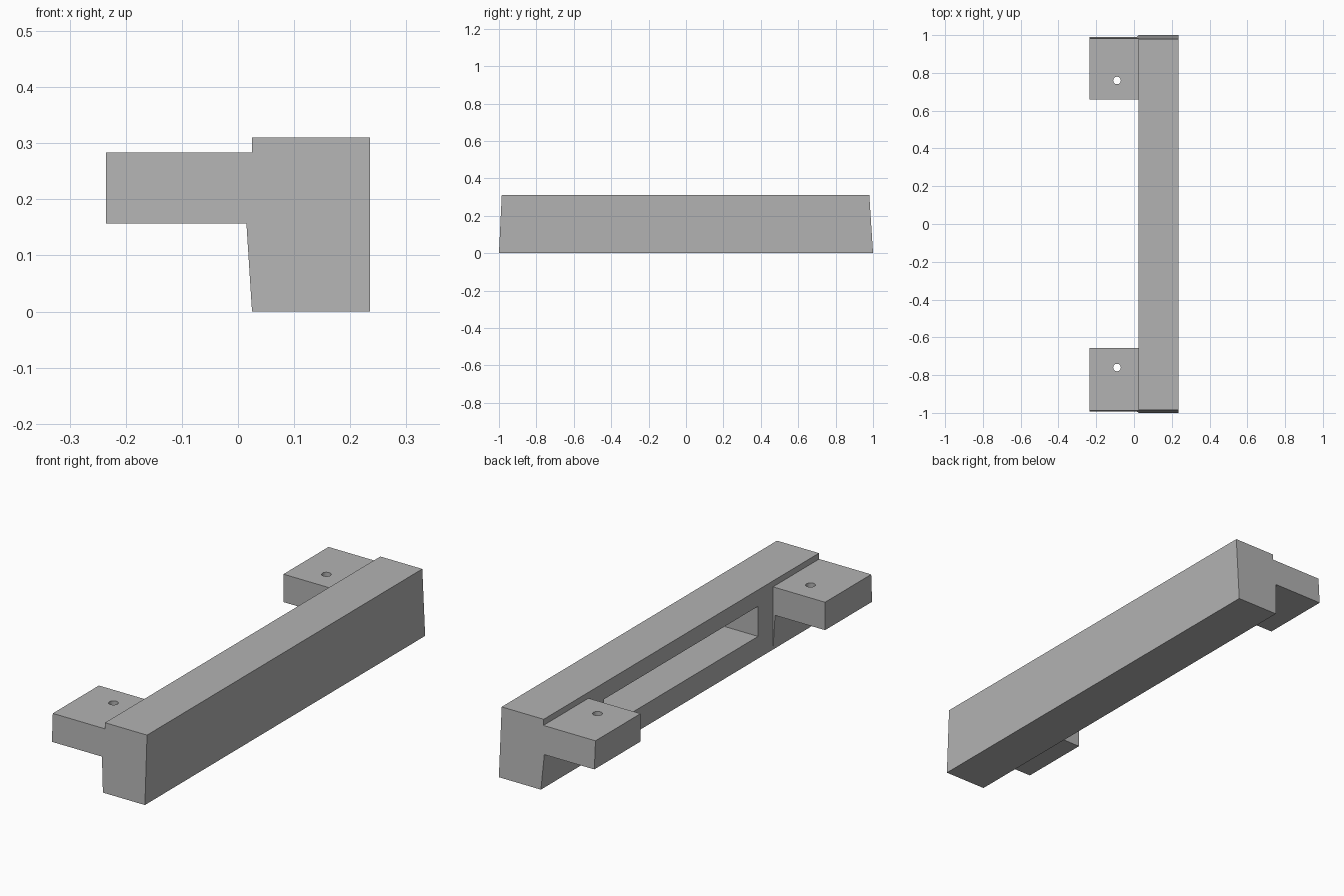
import bpy
import bmesh

cube = bpy.data.objects.get("Cube")
if cube:
    bpy.data.objects.remove(cube, do_unlink=True)

HEIGHT = 0.31
BAR_BACK, BAR_FACE = 0.025, 0.235
TAB_LOW, TAB_TOP = 0.157, 0.283

grey = bpy.data.materials.new("plain grey")
grey.use_nodes = True
grey.diffuse_color = (0.45, 0.45, 0.45, 1)
grey.node_tree.nodes["Principled BSDF"].inputs["Base Color"].default_value = grey.diffuse_color


def front_end(z):
    return -1 + 0.015 * z / HEIGHT


def back_end(z):
    return 1 - 0.02 * z / HEIGHT


def prism(name, profile, start, stop):
    """Sweep an x-z profile along y; start and stop give the end planes by height."""
    bm = bmesh.new()
    rings = [[bm.verts.new((x, end(z), z)) for x, z in profile] for end in (start, stop)]
    for ring in rings:
        bm.faces.new(ring)
    for i in range(len(profile)):
        j = (i + 1) % len(profile)
        bm.faces.new((rings[0][i], rings[0][j], rings[1][j], rings[1][i]))
    bmesh.ops.recalc_face_normals(bm, faces=bm.faces)
    mesh = bpy.data.meshes.new(name)
    bm.to_mesh(mesh)
    bm.free()
    mesh.materials.append(grey)
    obj = bpy.data.objects.new(name, mesh)
    bpy.context.collection.objects.link(obj)
    return obj


def rectangle(x0, x1, z0, z1):
    return [(x0, z0), (x1, z0), (x1, z1), (x0, z1)]


def cut(obj, cutter):
    cutter.hide_render = True
    mod = obj.modifiers.new("cut", 'BOOLEAN')
    mod.operation = 'DIFFERENCE'
    mod.solver = 'EXACT'
    mod.object = cutter
    with bpy.context.temp_override(object=obj, active_object=obj):
        bpy.ops.object.modifier_apply(modifier=mod.name)
    bpy.data.objects.remove(cutter, do_unlink=True)


# Long bar with a deep pocket in its mounting side
bar = prism("handle_bar", rectangle(BAR_BACK, BAR_FACE, 0, HEIGHT), front_end, back_end)
cut(bar, prism("pocket_cutter", rectangle(-0.1, 0.2, 0.1, 0.236),
               lambda z: -0.55, lambda z: 0.55))

# Mounting tabs, each with a tapered web below and a screw hole
tab_profile = [(-0.235, TAB_LOW), (0.015, TAB_LOW), (BAR_BACK, 0),
               (BAR_BACK, TAB_TOP), (-0.235, TAB_TOP)]
for name, start, stop, hole_y in (
        ("front_tab", front_end, lambda z: -0.657, -0.76),
        ("back_tab", lambda z: 0.66, back_end, 0.76)):
    tab = prism(name, tab_profile, start, stop)
    bpy.ops.mesh.primitive_cylinder_add(vertices=24, radius=0.02, depth=0.5,
                                        location=(-0.09, hole_y, 0.22))
    cut(tab, bpy.context.object)
